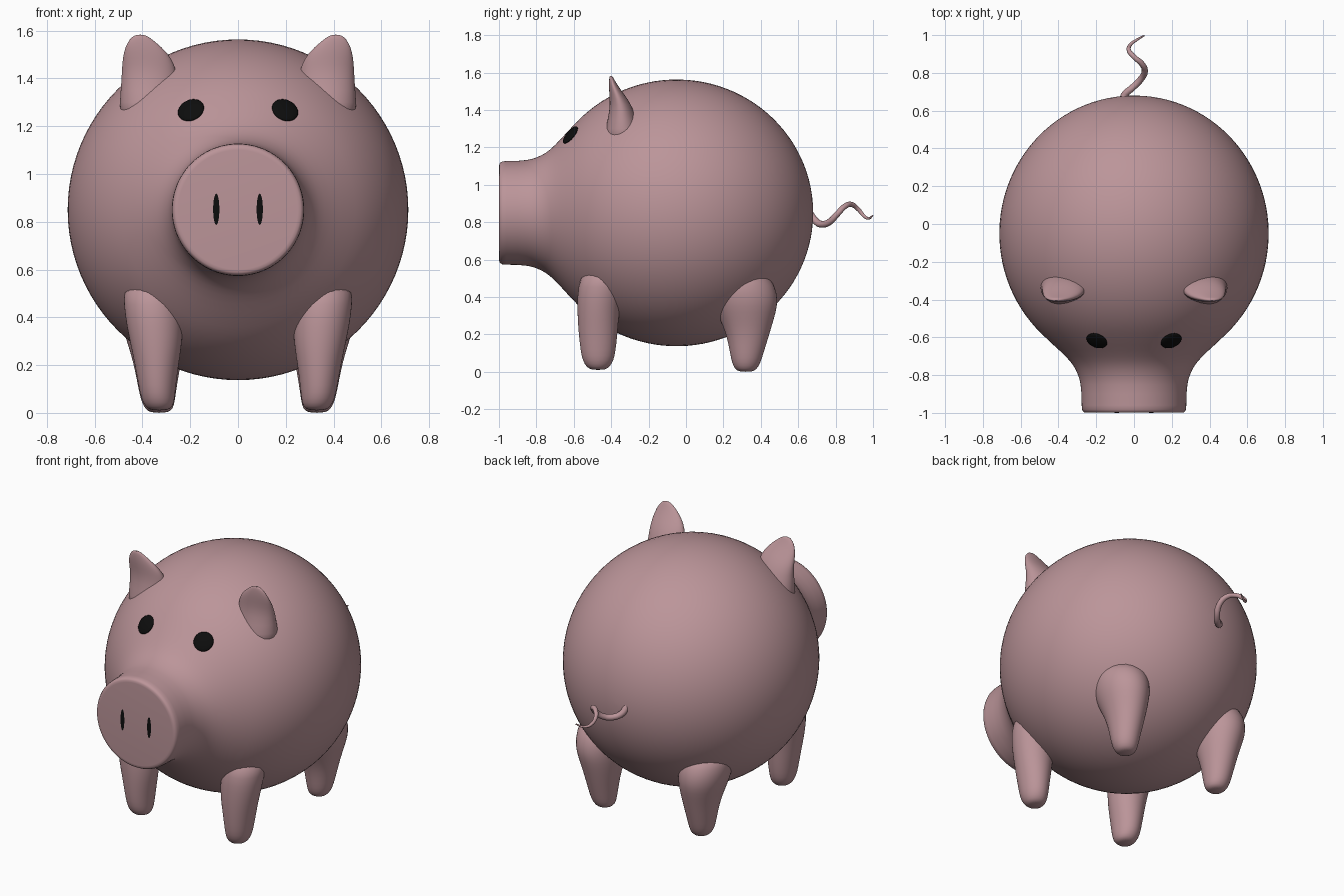
import bpy, bmesh, math
from mathutils import Vector

if "Cube" in bpy.data.objects:
    bpy.data.objects.remove(bpy.data.objects["Cube"])


def material(name, color):
    m = bpy.data.materials.new(name)
    m.diffuse_color = color
    m.use_nodes = True
    m.node_tree.nodes["Principled BSDF"].inputs["Base Color"].default_value = m.diffuse_color
    return m


PINK = material("pink", (0.50, 0.30, 0.32, 1))
BLACK = material("black", (0.004, 0.004, 0.004, 1))


def finish(name, bm, mat, angle=60, subsurf=0):
    bmesh.ops.recalc_face_normals(bm, faces=bm.faces)
    me = bpy.data.meshes.new(name)
    bm.to_mesh(me)
    bm.free()
    ob = bpy.data.objects.new(name, me)
    bpy.context.collection.objects.link(ob)
    me.materials.append(mat)
    bpy.ops.object.select_all(action='DESELECT')
    ob.select_set(True)
    bpy.context.view_layer.objects.active = ob
    bpy.ops.object.shade_smooth_by_angle(angle=math.radians(angle))
    if subsurf:
        mod = ob.modifiers.new("smooth", 'SUBSURF')
        mod.levels = mod.render_levels = subsurf
    return ob


def skin(rings):
    """Bridge equal-length rings of points and cap both ends."""
    bm = bmesh.new()
    vs = [[bm.verts.new(p) for p in ring] for ring in rings]
    n = len(vs[0])
    for a, b in zip(vs, vs[1:]):
        for j in range(n):
            k = (j + 1) % n
            bm.faces.new((a[j], a[k], b[k], b[j]))
    bm.faces.new(vs[0])
    bm.faces.new(vs[-1])
    return bm


def circle(n):
    return [(math.cos(2 * math.pi * i / n), math.sin(2 * math.pi * i / n)) for i in range(n)]


def loft(name, side, sections):
    """Stack of ellipses (cx, cy, z, rx, ry) on one side of the body."""
    rings = [[(side * (cx + rx * c), cy + ry * s, z) for c, s in circle(24)]
             for cx, cy, z, rx, ry in sections]
    return finish(name, skin(rings), PINK, subsurf=1)


# Body and snout: one profile (y, radius) turned about the y axis
profile = []
for i in range(41):
    t = math.radians(0.8) + (math.radians(136.5) - math.radians(0.8)) * i / 40
    profile.append((-0.05 + 0.73 * math.cos(t), 0.713 * math.sin(t)))
profile += [(-0.61, 0.459), (-0.64, 0.427), (-0.67, 0.394), (-0.70, 0.363), (-0.725, 0.340),
            (-0.75, 0.321), (-0.775, 0.307), (-0.80, 0.296), (-0.825, 0.288), (-0.85, 0.283),
            (-0.90, 0.278), (-0.96, 0.277), (-0.982, 0.275), (-0.993, 0.269), (-0.998, 0.262),
            (-0.999, 0.25)]
body = [[(r * c, y, 0.85 + r * s) for c, s in circle(96)] for y, r in profile]
finish("body", skin(body), PINK, angle=50)

# Legs and ears
FRONT_LEG = [(.33, -.47, .010, .035, .035), (.33, -.47, .025, .058, .062),
             (.335, -.47, .06, .071, .083), (.338, -.47, .11, .078, .094),
             (.34, -.47, .20, .092, .104), (.342, -.47, .28, .107, .110),
             (.348, -.466, .36, .118, .116), (.355, -.455, .45, .125, .125),
             (.36, -.43, .56, .12, .12)]
BACK_LEG = [(.33, .32, 0, .035, .035), (.33, .32, .015, .058, .060),
            (.335, .322, .05, .071, .077), (.337, .325, .10, .080, .090),
            (.338, .330, .18, .094, .110), (.34, .328, .25, .110, .133),
            (.345, .322, .32, .128, .160), (.35, .315, .38, .140, .178),
            (.35, .30, .46, .145, .18), (.34, .27, .55, .13, .15)]
EAR = [(.365, -.33, 1.20, .135, .12), (.368, -.34, 1.30, .128, .09),
       (.370, -.343, 1.40, .118, .065), (.375, -.360, 1.46, .111, .048),
       (.388, -.381, 1.51, .091, .031), (.403, -.394, 1.55, .061, .018),
       (.409, -.400, 1.575, .034, .010), (.41, -.401, 1.583, .014, .005)]
for side, label in ((-1, "left"), (1, "right")):
    loft("front_leg_" + label, side, FRONT_LEG)
    loft("back_leg_" + label, side, BACK_LEG)
    loft("ear_" + label, side, EAR)


def blob(name, loc, scale, normal):
    """Flattened ball whose thin local z axis points along normal."""
    bm = bmesh.new()
    bmesh.ops.create_uvsphere(bm, u_segments=32, v_segments=12, radius=1)
    bmesh.ops.scale(bm, vec=scale, verts=bm.verts)
    rot = Vector(normal).to_track_quat('Z', 'Y').to_matrix()
    bmesh.ops.rotate(bm, matrix=rot, verts=bm.verts)
    bmesh.ops.translate(bm, vec=loc, verts=bm.verts)
    finish(name, bm, BLACK)


# Eyes and nostrils
for side, label in ((-1, "left"), (1, "right")):
    blob("eye_" + label, (side * 0.197, -0.618, 1.267), (0.057, 0.057, 0.014),
         (side * 0.29, -0.74, 0.61))
    blob("nostril_" + label, (side * 0.091, -0.996, 0.852), (0.02, 0.1, 0.004), (0, -1, 0))

# Curly tail: tapered tube along a spiral path
path = [(-.06, .66, .85), (-.045, .69, .81), (-.01, .72, .79), (.035, .765, .80),
        (.057, .81, .845), (.04, .85, .885), (0, .885, .895), (-.027, .92, .87),
        (-.018, .95, .835), (.015, .975, .82), (.055, .998, .835)]
cu = bpy.data.curves.new("tail", 'CURVE')
cu.dimensions = '3D'
cu.bevel_depth = 0.019
cu.bevel_resolution = 4
cu.use_fill_caps = True
sp = cu.splines.new('BEZIER')
sp.bezier_points.add(len(path) - 1)
for i, (bp, p) in enumerate(zip(sp.bezier_points, path)):
    bp.co = p
    bp.handle_left_type = bp.handle_right_type = 'AUTO'
    bp.radius = 1.0 - 0.8 * (i / (len(path) - 1)) ** 2
cu.materials.append(PINK)
bpy.context.collection.objects.link(bpy.data.objects.new("tail", cu))
